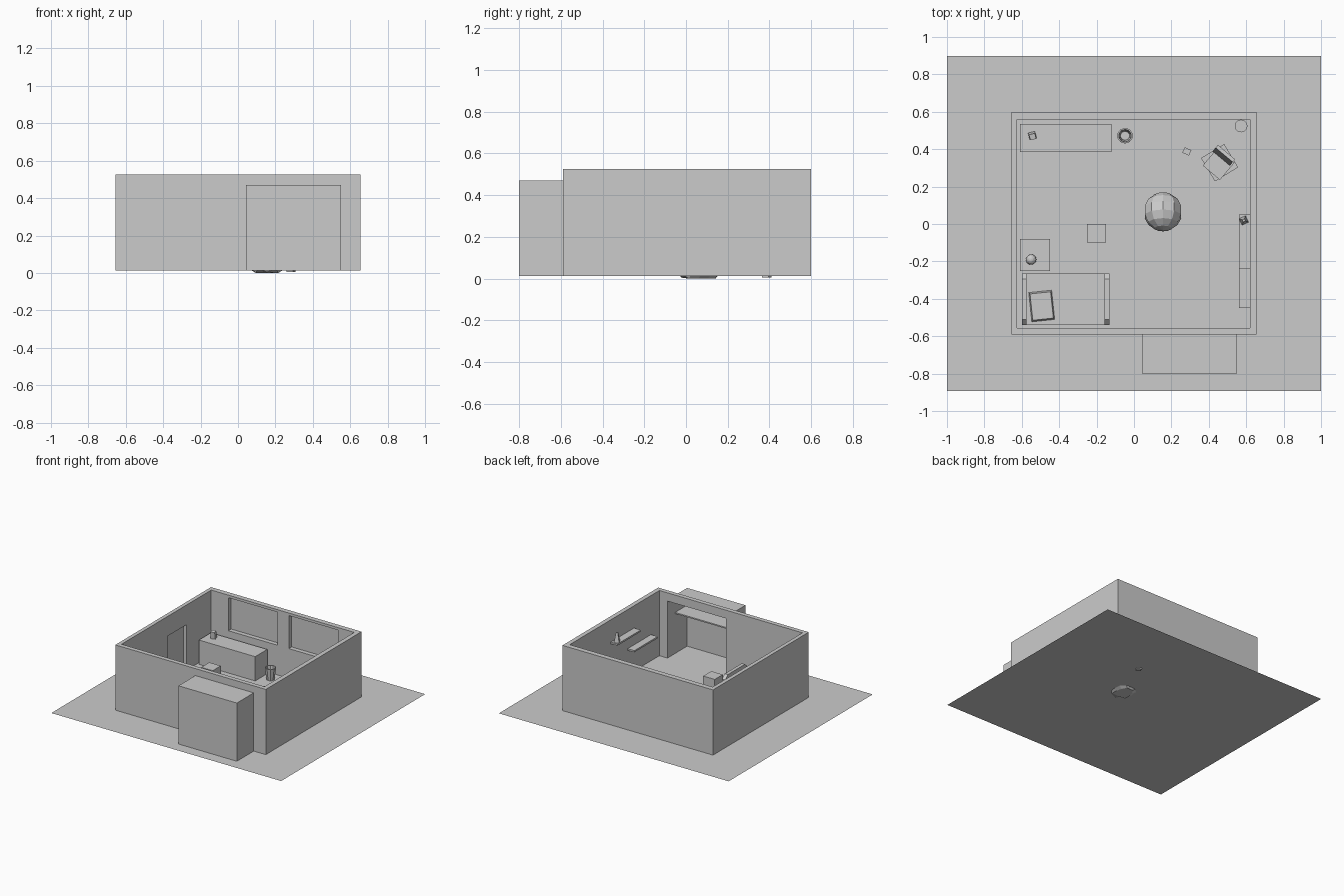
import bpy, bmesh, math
from mathutils import Matrix

if "Cube" in bpy.data.objects:
    bpy.data.objects.remove(bpy.data.objects["Cube"])

G = 0.012  # floor level


def finish(name, bm):
    me = bpy.data.meshes.new(name)
    bmesh.ops.recalc_face_normals(bm, faces=bm.faces)
    bm.to_mesh(me)
    bm.free()
    ob = bpy.data.objects.new(name, me)
    bpy.context.collection.objects.link(ob)
    return ob


def box(name, x0, x1, y0, y1, z0, z1, turn=0, tilt=0, taper=1.0):
    bm = bmesh.new()
    bmesh.ops.create_cube(bm, size=1)
    for v in bm.verts:
        if v.co.z > 0:
            v.co.x *= taper
            v.co.y *= taper
        v.co.x *= x1 - x0
        v.co.y *= y1 - y0
        v.co.z *= z1 - z0
    ob = finish(name, bm)
    ob.location = ((x0 + x1) / 2, (y0 + y1) / 2, (z0 + z1) / 2)
    ob.rotation_euler = (math.radians(tilt), 0, math.radians(turn))
    return ob


def cone(name, x, y, z0, z1, r0, r1, n=10, caps=True):
    bm = bmesh.new()
    bmesh.ops.create_cone(bm, cap_ends=caps, segments=n, radius1=r0, radius2=r1, depth=z1 - z0)
    ob = finish(name, bm)
    ob.location = (x, y, (z0 + z1) / 2)
    return ob


# Ground sheet, also the floor of the room
bm = bmesh.new()
bmesh.ops.create_grid(bm, x_segments=1, y_segments=1, size=1,
                      matrix=Matrix.Translation((0, 0.003, G)) @ Matrix.Diagonal((1, 0.895, 1, 1)))
finish("ground", bm)

# Room walls, hollowed by cutters: interior, windows, door, alcove opening
walls = box("walls", -0.655, 0.655, -0.59, 0.60, G, 0.525)
cuts = [("interior_cut", -0.625, 0.62, -0.555, 0.56, -0.1, 0.7),
        ("window_cut_left", -0.476, -0.05, 0.5, 0.595, 0.245, 0.505),
        ("window_cut_right", 0.05, 0.48, 0.5, 0.595, 0.245, 0.505),
        ("door_cut", -0.65, -0.55, 0.02, 0.25, -0.1, 0.37),
        ("alcove_cut", 0.042, 0.55, -0.7, -0.5, -0.1, 0.46)]
for c in cuts:
    cutter = box(*c)
    cutter.hide_render = True
    cutter.hide_set(True)
    m = walls.modifiers.new(c[0], 'BOOLEAN')
    m.operation = 'DIFFERENCE'
    m.solver = 'EXACT'
    m.object = cutter

# Alcove: thin shell open towards the room
bm = bmesh.new()
bmesh.ops.create_cube(bm, size=1)
for v in bm.verts:
    v.co.x = 0.55 if v.co.x > 0 else 0.042
    v.co.y = -0.59 if v.co.y > 0 else -0.80
    v.co.z = 0.47 if v.co.z > 0 else G
bm.normal_update()
bmesh.ops.delete(bm, geom=[f for f in bm.faces if f.normal.y > 0.5 or f.normal.z < -0.5],
                 context='FACES')
finish("alcove", bm)
box("alcove_shelf", 0.042, 0.55, -0.798, -0.65, 0.325, 0.335)

# Wall shelves
box("upper_shelf", 0.562, 0.62, -0.24, 0.05, 0.337, 0.35)
box("lower_shelf", 0.562, 0.62, -0.45, -0.16, 0.205, 0.218)
box("shelf_ornament", 0.568, 0.606, 0.0, 0.038, 0.35, 0.425, 25, 0, 0.35)

# Dresser with ornament, and waste bin beside it
box("dresser", -0.61, -0.12, 0.385, 0.535, G, 0.203)
box("dresser_ornament", -0.562, -0.524, 0.452, 0.488, 0.203, 0.26, 15, 8, 0.85)
bin_ob = cone("waste_bin", -0.048, 0.472, G, 0.105, 0.03, 0.042, 10)
bm = bmesh.new()
bm.from_mesh(bin_ob.data)
bmesh.ops.delete(bm, geom=[f for f in bm.faces if f.normal.z > 0.9], context='FACES')
bm.to_mesh(bin_ob.data)
bm.free()
sol = bin_ob.modifiers.new("wall", 'SOLIDIFY')
sol.thickness = 0.008
sol.offset = -1

# Bedside stand with ball lamp and small tablet
box("bedside_stand", -0.61, -0.45, -0.25, -0.08, G, 0.12)
bm = bmesh.new()
bmesh.ops.create_uvsphere(bm, u_segments=12, v_segments=8, radius=0.028)
finish("ball_lamp", bm).location = (-0.55, -0.19, 0.147)
box("tablet", -0.515, -0.463, -0.138, -0.112, 0.12, 0.128, 55)

# Bed: mattress, end boards with sloped shoulders, pillow
box("mattress", -0.575, -0.155, -0.54, -0.265, G, 0.11)
for name, x0, x1, h in (("headboard", -0.60, -0.575, 0.2), ("footboard", -0.157, -0.13, 0.17)):
    bm = bmesh.new()
    prof = [(-0.54, G), (-0.265, G), (-0.265, h - 0.03), (-0.295, h),
            (-0.51, h), (-0.54, h - 0.03)]
    f = bm.faces.new([bm.verts.new((x0, y, z)) for y, z in prof])
    r = bmesh.ops.extrude_face_region(bm, geom=[f])
    bmesh.ops.translate(bm, vec=(x1 - x0, 0, 0),
                        verts=[e for e in r["geom"] if isinstance(e, bmesh.types.BMVert)])
    finish(name, bm)
box("pillow", -0.555, -0.432, -0.517, -0.36, 0.11, 0.14, 6, 0, 0.9)

# Upright block in the middle of the room
box("standing_block", -0.25, -0.15, -0.10, 0.0, G, 0.27)

# Beanbag: tilted low-poly ball squashed onto the floor
bm = bmesh.new()
bmesh.ops.create_uvsphere(bm, u_segments=10, v_segments=7, radius=0.105,
                          matrix=Matrix.Rotation(math.radians(70), 4, 'X'))
for v in bm.verts:
    v.co.z = max(v.co.z, -0.06)
finish("beanbag", bm).location = (0.155, 0.065, 0.06)

# Armchair with leaning back, toy block, corner drum
box("chair_base", 0.385, 0.53, 0.255, 0.40, G, 0.07, 31)
box("chair_cushion", 0.392, 0.512, 0.26, 0.38, 0.07, 0.10, -40)
box("chair_back", 0.42, 0.54, 0.357, 0.377, 0.09, 0.19, -40, -15)
box("toy_block", 0.263, 0.302, 0.372, 0.404, 0.004, 0.04, -25)
cone("corner_drum", 0.573, 0.524, G, 0.25, 0.034, 0.034, 12)
